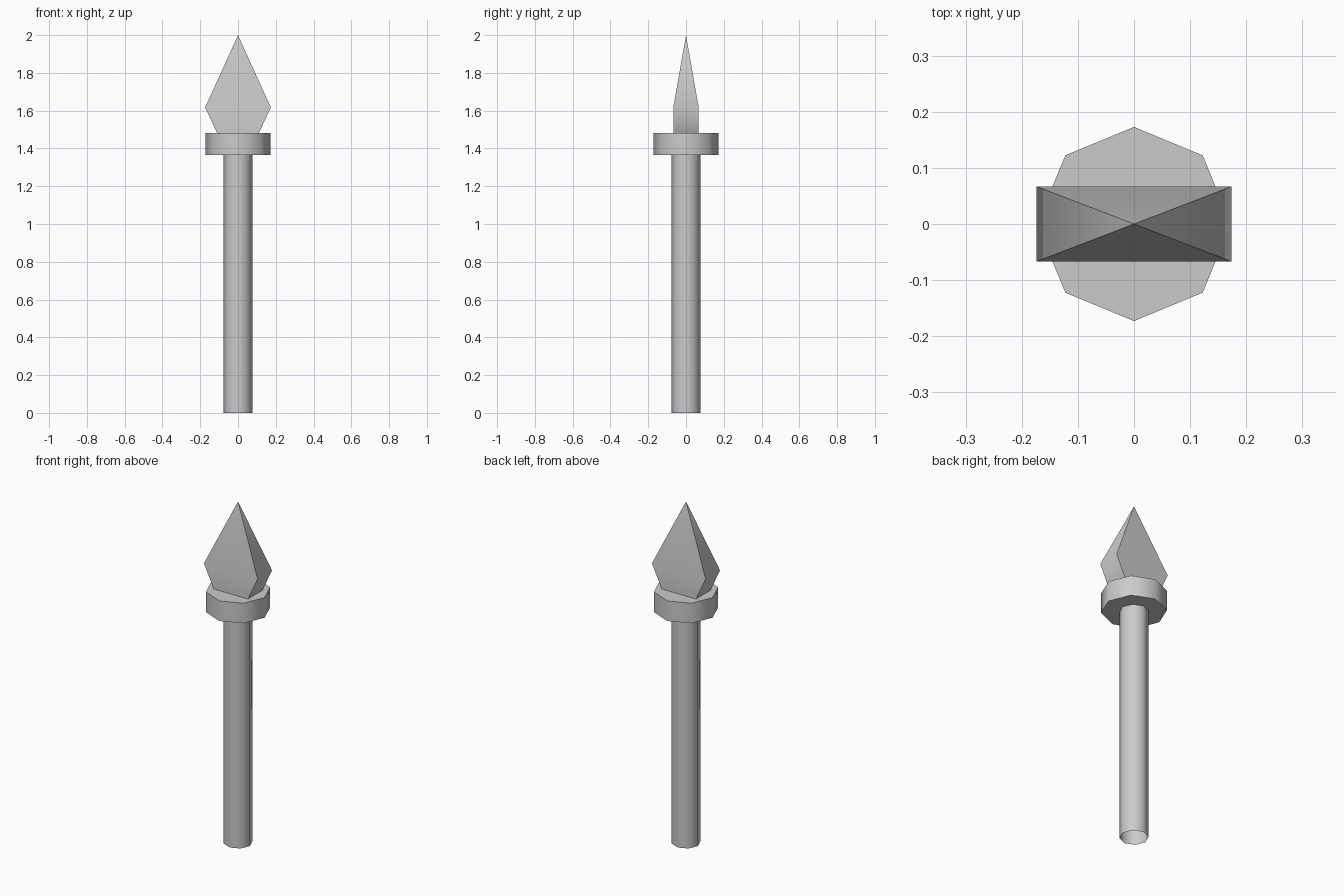
import bpy, bmesh, math

if "Cube" in bpy.data.objects:
    bpy.data.objects.remove(bpy.data.objects["Cube"])


def ring(bm, r, z, n=8):
    return [bm.verts.new((r * math.cos(2 * math.pi * i / n),
                          r * math.sin(2 * math.pi * i / n), z)) for i in range(n)]


def rect(bm, hx, hy, z):
    return [bm.verts.new((sx * hx, sy * hy, z))
            for sx, sy in ((-1, -1), (1, -1), (1, 1), (-1, 1))]


def bridge(bm, a, b):
    n = len(a)
    for i in range(n):
        j = (i + 1) % n
        bm.faces.new((a[i], a[j], b[j], b[i]))


def finish(bm, name):
    mesh = bpy.data.meshes.new(name)
    bm.to_mesh(mesh)
    bm.free()
    ob = bpy.data.objects.new(name, mesh)
    bpy.context.collection.objects.link(ob)
    bpy.ops.object.select_all(action='DESELECT')
    ob.select_set(True)
    bpy.context.view_layer.objects.active = ob
    bpy.ops.object.shade_smooth_by_angle(angle=math.radians(60))
    return ob


SHAFT_R, COLLAR_R = 0.077, 0.173
COLLAR_Z, BLADE_Z = 1.365, 1.483

# Eight-sided shaft, open at the foot
bm = bmesh.new()
bridge(bm, ring(bm, SHAFT_R, 0), ring(bm, SHAFT_R, COLLAR_Z))
finish(bm, "shaft")

# Collar with a ring-shaped underside and closed top
bm = bmesh.new()
inner = ring(bm, SHAFT_R, COLLAR_Z)
low = ring(bm, COLLAR_R, COLLAR_Z)
high = ring(bm, COLLAR_R, BLADE_Z)
bridge(bm, inner, low)
bridge(bm, low, high)
bm.faces.new(high)
finish(bm, "collar")

# Flat pointed blade, widest just above the collar
bm = bmesh.new()
base = rect(bm, 0.111, 0.067, BLADE_Z)
wide = rect(bm, 0.174, 0.067, 1.617)
tip = bm.verts.new((0, 0, 2))
bridge(bm, base, wide)
for i in range(4):
    bm.faces.new((wide[i], wide[(i + 1) % 4], tip))
finish(bm, "blade")
